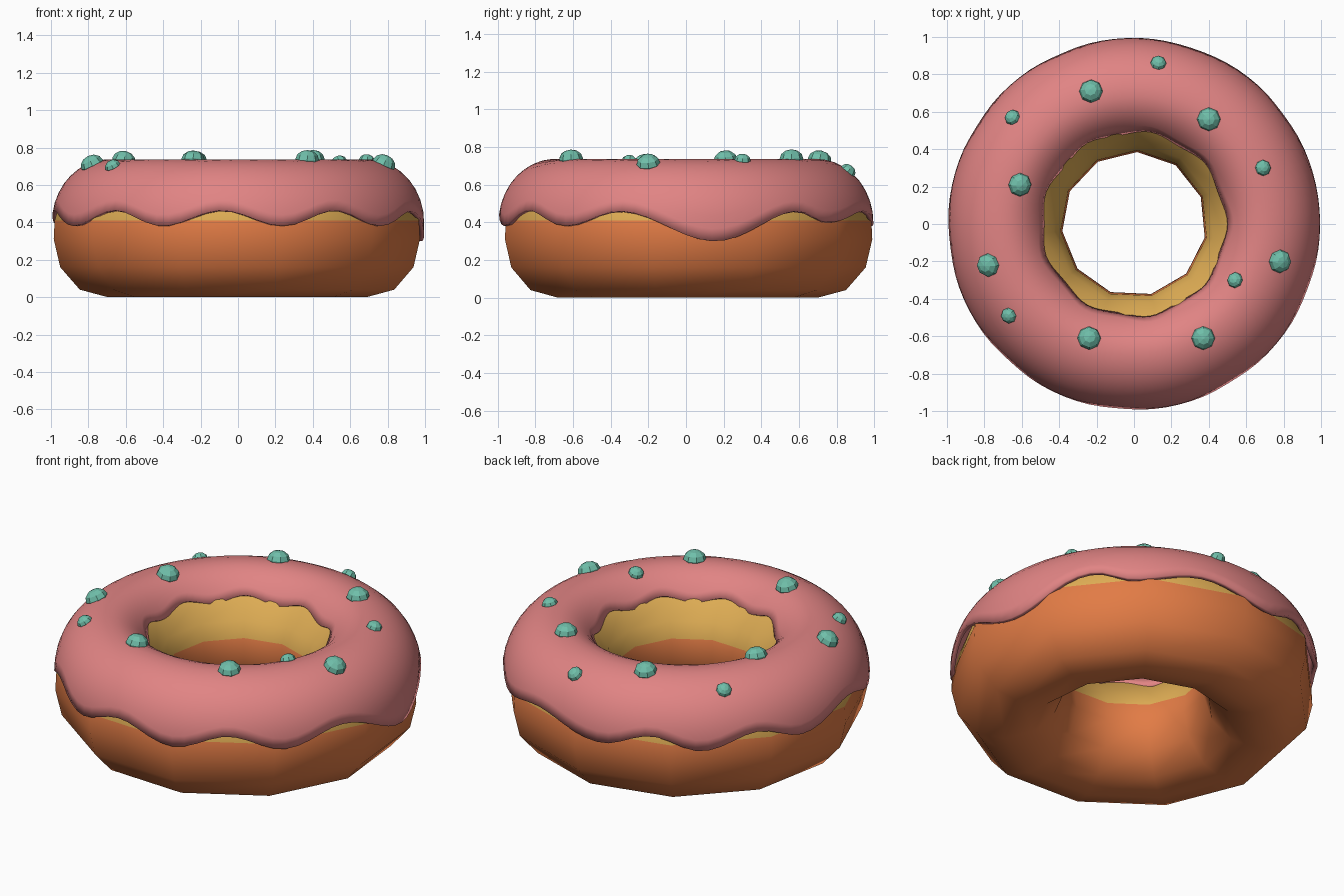
import bpy, bmesh, math
from mathutils import Vector

if "Cube" in bpy.data.objects:
    bpy.data.objects.remove(bpy.data.objects["Cube"])


def mat(name, rgb):
    m = bpy.data.materials.new(name)
    m.diffuse_color = (*rgb, 1)
    m.use_nodes = True
    m.node_tree.nodes["Principled BSDF"].inputs["Base Color"].default_value = m.diffuse_color
    return m


PINK = mat("pink_icing", (0.75, 0.23, 0.23))
ORANGE = mat("baked_orange", (0.76, 0.20, 0.06))
YELLOW = mat("pale_crumb", (0.74, 0.42, 0.09))
TEAL = mat("teal", (0.16, 0.52, 0.40))


def add_object(name, bm, mats, smooth):
    bmesh.ops.recalc_face_normals(bm, faces=bm.faces)
    me = bpy.data.meshes.new(name)
    for f in bm.faces:
        f.smooth = smooth
    bm.to_mesh(me)
    bm.free()
    for m in mats:
        me.materials.append(m)
    ob = bpy.data.objects.new(name, me)
    bpy.context.collection.objects.link(ob)
    return ob


def ring_mesh(angles, profile_at, closed):
    """Sweep a (radius, z) profile around z; closed joins the profile ends."""
    bm = bmesh.new()
    cols = [[bm.verts.new((r * math.cos(a), r * math.sin(a), z))
             for r, z in profile_at(a)] for a in angles]
    n = len(cols)
    for i in range(n):
        c, d = cols[i], cols[(i + 1) % n]
        k = len(c)
        for j in range(k if closed else k - 1):
            bm.faces.new((c[j], d[j], d[(j + 1) % k], c[(j + 1) % k]))
    return bm


# Dough: eleven-sided ring, orange below and pale crumb above z = 0.41
dough = [(0.70, 0), (0.85, 0.04), (0.955, 0.16), (0.99, 0.31), (0.985, 0.41),
         (0.95, 0.53), (0.85, 0.655), (0.69, 0.70), (0.58, 0.67), (0.51, 0.60),
         (0.43, 0.50), (0.395, 0.41), (0.385, 0.30), (0.43, 0.15), (0.54, 0.04)]
bm = ring_mesh([math.radians(22) + math.tau * i / 11 for i in range(11)],
               lambda a: dough, True)
for f in bm.faces:
    f.material_index = 1 if f.calc_center_median().z > 0.41 else 0
add_object("dough_ring", bm, [ORANGE, YELLOW], True)

# Icing: dripping edge eased between (angle, height) keys
keys = [(-21, .46), (9, .30), (37, .46), (50, .40), (72, .46), (97, .38),
        (114, .46), (130, .38), (148, .46), (165, .38), (187, .465), (208, .38),
        (228, .465), (246, .38), (265, .465), (284, .38), (302, .465), (320, .38),
        (339, .46)]


def edge_height(a):
    d = (math.degrees(a) + 21) % 360 - 21
    for (a0, z0), (a1, z1) in zip(keys, keys[1:]):
        if a0 <= d <= a1:
            t = (1 - math.cos(math.pi * (d - a0) / (a1 - a0))) / 2
            return z0 + (z1 - z0) * t
    return 0.46


def icing_profile(a):
    p0 = math.asin((edge_height(a) - 0.40) / 0.337)
    p1 = math.pi - math.asin((0.60 + 0.018 * math.cos(9 * a) - 0.40) / 0.337)
    pts = []
    for j in range(15):
        p = p0 + (p1 - p0) * j / 14
        c = math.cos(max(p, 0))
        pts.append((0.69 + (0.305 if c > 0 else 0.25) * c, 0.40 + 0.337 * math.sin(p)))
    return pts


bm = ring_mesh([math.tau * i / 90 for i in range(90)], icing_profile, False)
icing = add_object("icing", bm, [PINK], True)
# make the open sheet face outward before giving it thickness
top = max(icing.data.polygons, key=lambda p: p.center.z)
if top.normal.z < 0:
    icing.data.flip_normals()
sol = icing.modifiers.new("thickness", "SOLIDIFY")
sol.thickness = 0.025
sol.offset = -1

# Sprinkles: faceted beads sitting on the icing surface
big = [(-.23, .71), (.40, .56), (-.61, .21), (-.78, -.22), (.78, -.20),
       (-.24, -.61), (.37, -.61)]
small = [(.13, .86), (-.65, .57), (.69, .30), (.54, -.30), (-.67, -.49)]


def bead(name, x, y, size):
    r = math.hypot(x, y)
    w = 0.305 if r > 0.69 else 0.25
    c = (r - 0.69) / w
    s = math.sqrt(1 - c * c)
    normal = Vector((x / r * c / w, y / r * c / w, s / 0.337)).normalized()
    bm = bmesh.new()
    bmesh.ops.create_uvsphere(bm, u_segments=8, v_segments=6, radius=size)
    bmesh.ops.scale(bm, vec=(1, 1, 0.8), verts=bm.verts)
    ob = add_object(name, bm, [TEAL], False)
    ob.rotation_mode = "QUATERNION"
    ob.rotation_quaternion = Vector((0, 0, 1)).rotation_difference(normal)
    ob.location = (x, y, 0.40 + 0.337 * s)


for i, (x, y) in enumerate(big):
    bead(f"large_sprinkle_{i + 1}", x, y, 0.063)
for i, (x, y) in enumerate(small):
    bead(f"small_sprinkle_{i + 1}", x, y, 0.043)
